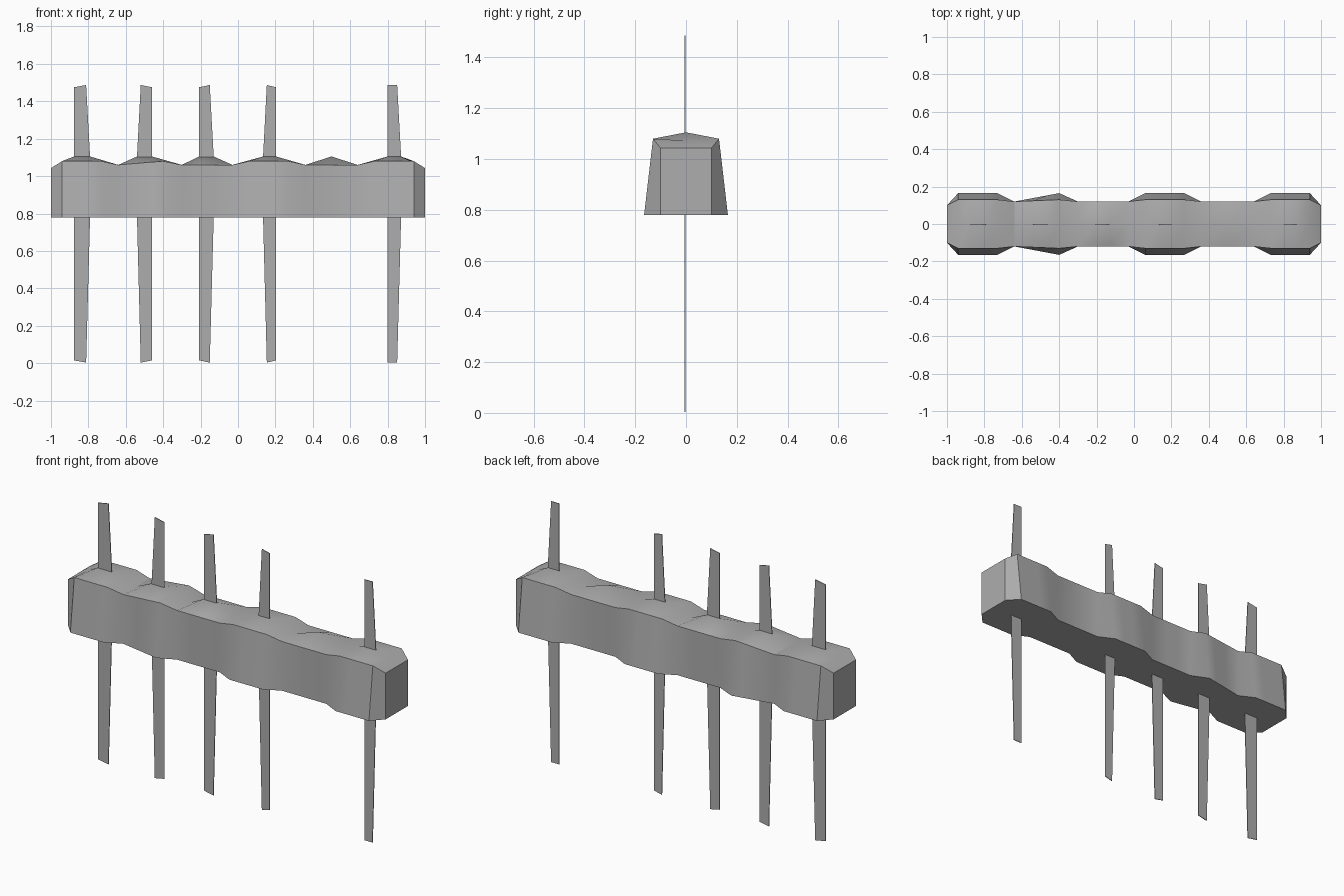
import bpy
import bmesh
import math

old = bpy.data.objects.get("Cube")
if old:
    bpy.data.objects.remove(old, do_unlink=True)

grey = bpy.data.materials.new("plain grey")
grey.use_nodes = True
grey.diffuse_color = (0.42, 0.42, 0.42, 1)
grey.node_tree.nodes["Principled BSDF"].inputs["Base Color"].default_value = grey.diffuse_color

BASE, VALLEY, SHOULDER, PEAK, TOP = 0.78, 1.06, 1.08, 1.105, 1.487
WIDE, NARROW = 0.165, 0.12
crests = [(-0.877, -0.791), (-0.54, -0.46), (-0.209, -0.13),
          (0.134, 0.203), (0.5, 0.5), (0.8, 0.872)]
dips = [-0.64, -0.3, -0.03, 0.36, 0.64]
bulges = [-0.94, -0.73, -0.4, 0.06, 0.27, 0.73, 0.94]


def interpolate(points, x):
    """Straight-line lookup in a sorted list of (position, value)."""
    for (xa, va), (xb, vb) in zip(points, points[1:]):
        if xa <= x <= xb:
            return va + (vb - va) * (x - xa) / (xb - xa)
    return points[-1][1]


def make_object(name, bm):
    bmesh.ops.recalc_face_normals(bm, faces=bm.faces)
    mesh = bpy.data.meshes.new(name)
    bm.to_mesh(mesh)
    bm.free()
    mesh.materials.append(grey)
    obj = bpy.data.objects.new(name, mesh)
    bpy.context.collection.objects.link(obj)
    return obj


def profile(end, at_bulge, at_dip):
    return sorted([(-1, end), (1, end)] + [(x, at_bulge) for x in bulges]
                  + [(x, at_dip) for x in dips])


# Beam: cross-sections lofted along x, bulging at the posts
base_half = profile(0.1, WIDE, NARROW)
edge_half = profile(0.1, 0.13, NARROW)
edge_z = profile(1.043, SHOULDER, VALLEY)
ridge_z = dict([(-1, 1.043), (1, 1.043)] + [(x, VALLEY) for x in dips])
ridge_z.update({x: PEAK for pair in crests for x in pair})
ridge_z = sorted(ridge_z.items())

bm = bmesh.new()
rings = []
for x in sorted({x for x, _ in base_half + ridge_z}):
    b, e = interpolate(base_half, x), interpolate(edge_half, x)
    z = interpolate(edge_z, x)
    section = [(-b, BASE), (-e, z), (0, interpolate(ridge_z, x)), (e, z), (b, BASE)]
    rings.append([bm.verts.new((x, y, h)) for y, h in section])
for a, b in zip(rings, rings[1:]):
    for i in range(len(a)):
        j = (i + 1) % len(a)
        bm.faces.new((a[i], a[j], b[j], b[i]))
bm.faces.new(rings[0])
bm.faces.new(rings[-1])
beam = make_object("beam", bm)
bpy.ops.object.select_all(action="DESELECT")
beam.select_set(True)
bpy.context.view_layer.objects.active = beam
bpy.ops.object.shade_smooth_by_angle(angle=math.radians(30))


# Posts: thin boards, one edge straight and the other tapering to both ends
def add_post(number, left, right, taper_left, slant):
    tip_l = left + (0.02 if taper_left else 0)
    tip_r = right - (0 if taper_left else 0.021)
    drop_l, drop_r = (0, slant) if taper_left else (slant, 0)
    outline = [(tip_l, drop_l + 0.003), (tip_r, drop_r + 0.003),
               (right, BASE), (right, PEAK), (tip_r, TOP - drop_r),
               (tip_l, TOP - drop_l), (left, PEAK), (left, BASE)]
    bm = bmesh.new()
    face = bm.faces.new([bm.verts.new((x, -0.006, z)) for x, z in outline])
    thick = bmesh.ops.extrude_face_region(bm, geom=[face])["geom"]
    bmesh.ops.translate(bm, vec=(0, 0.004, 0),
                        verts=[v for v in thick if isinstance(v, bmesh.types.BMVert)])
    make_object(f"post_{number}", bm)


posts = [pair for pair in crests if pair[0] != pair[1]]
for n, (left, right) in enumerate(posts):
    add_post(n + 1, left, right, n % 2 == 1, 0 if n == len(posts) - 1 else 0.012)
